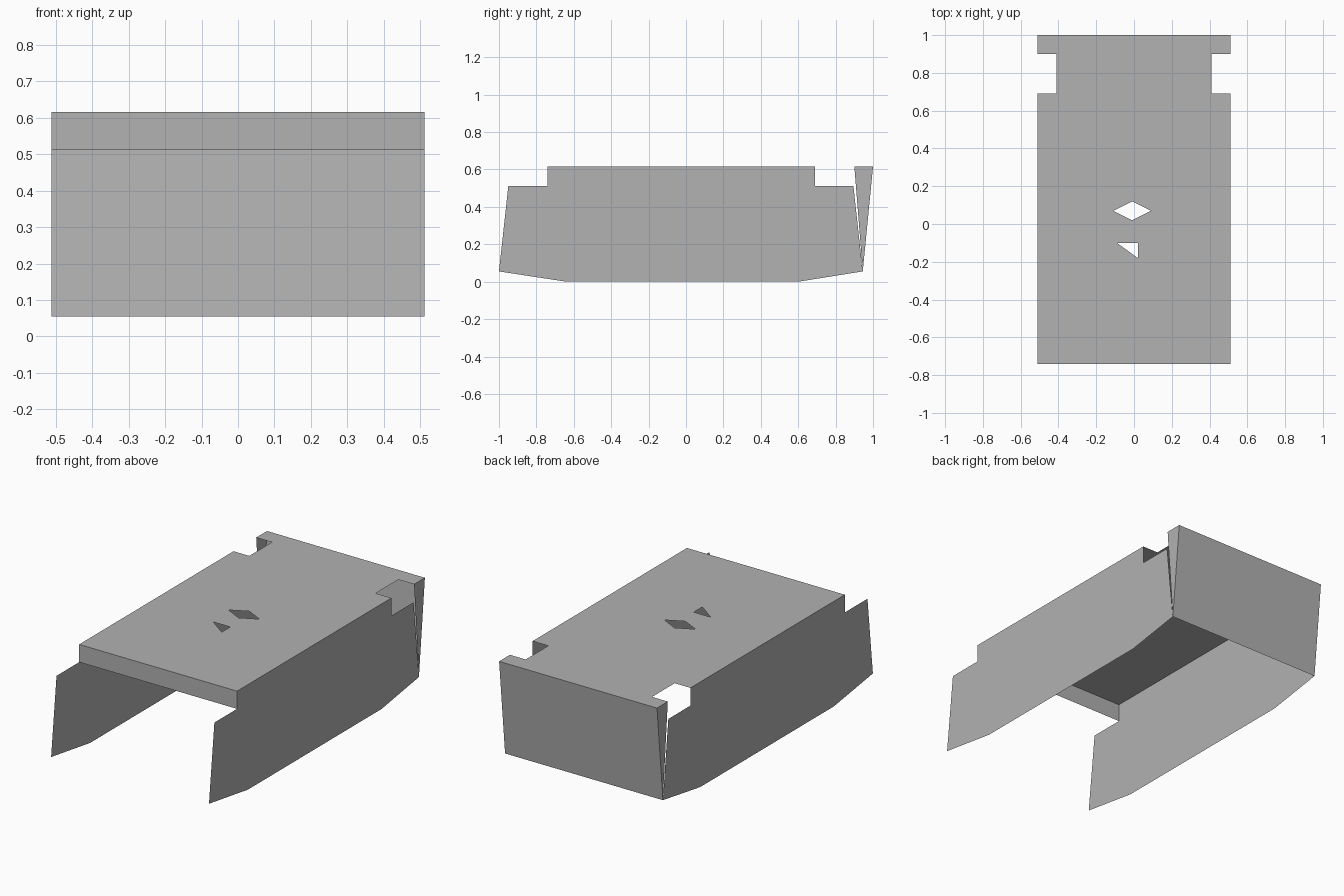
import bpy
import bmesh
from mathutils import Vector

cube = bpy.data.objects.get("Cube")
if cube:
    bpy.data.objects.remove(cube, do_unlink=True)

# Single grey sheet material
grey = bpy.data.materials.new("sheet grey")
grey.use_nodes = True
grey.diffuse_color = (0.445, 0.445, 0.445, 1)
grey.node_tree.nodes["Principled BSDF"].inputs["Base Color"].default_value = grey.diffuse_color

W = 0.512                    # half width
TOP, STEP, LOW = 0.616, 0.512, 0.055
FRONT, BACK = -0.74, 1.0     # ends of the top panel
NOTCH_A, NOTCH_B, NOTCH_X = 0.69, 0.9, 0.41
FOOT = 0.945                 # lower rear corner


def sheet(name, loops, place, normal):
    """Fill an outline, with any inner loops left open, as a thin panel."""
    bm = bmesh.new()
    edges = []
    for loop in loops:
        verts = [bm.verts.new(place(a, b)) for a, b in loop]
        edges += [bm.edges.new((v, verts[i - 1])) for i, v in enumerate(verts)]
    bmesh.ops.triangle_fill(bm, edges=edges, use_beauty=True, use_dissolve=False)
    bm.normal_update()
    for face in bm.faces:
        if face.normal.dot(Vector(normal)) < 0:
            face.normal_flip()
    bmesh.ops.dissolve_limit(bm, angle_limit=0.01, verts=bm.verts, edges=bm.edges)
    mesh = bpy.data.meshes.new(name)
    bm.to_mesh(mesh)
    bm.free()
    mesh.materials.append(grey)
    obj = bpy.data.objects.new(name, mesh)
    bpy.context.collection.objects.link(obj)
    return obj


# Top panel with rear notches and cut-through openings
half = [(W, FRONT), (W, NOTCH_A), (NOTCH_X, NOTCH_A),
        (NOTCH_X, NOTCH_B), (W, NOTCH_B), (W, BACK)]
outline = half + [(-x, y) for x, y in reversed(half)]
diamond = [(-0.11, 0.07), (-0.01, 0.12), (0.09, 0.07), (-0.01, 0.02)]
wedge = [(-0.09, -0.10), (0.02, -0.10), (0.02, -0.18)]
sheet("top_panel", [outline, diamond, wedge], lambda x, y: (x, y, TOP), (0, 0, 1))

# Side walls and the narrow folded flaps behind them
wall = [(FRONT, TOP), (NOTCH_A, TOP), (NOTCH_A, STEP), (0.895, STEP), (FOOT, LOW),
        (0.6, 0), (-0.64, 0), (-1, LOW), (-0.95, STEP), (FRONT, STEP)]
flap = [(NOTCH_B, TOP), (BACK, TOP), (FOOT, LOW)]
for side, sign in (("left", 1), ("right", -1)):
    for part, shape in (("side_wall", wall), ("rear_flap", flap)):
        sheet(f"{side}_{part}", [shape], lambda y, z: (sign * W, y, z), (sign, 0, 0))

# Front lip
lip = [(-W, STEP), (W, STEP), (W, TOP), (-W, TOP)]
sheet("front_lip", [lip], lambda x, z: (x, FRONT, z), (0, -1, 0))

# Leaning back wall
back = [(-W, LOW), (W, LOW), (W, TOP), (-W, TOP)]
lean = (BACK - FOOT) / (TOP - LOW)
sheet("back_wall", [back], lambda x, z: (x, FOOT + (z - LOW) * lean, z), (0, 1, 0))
